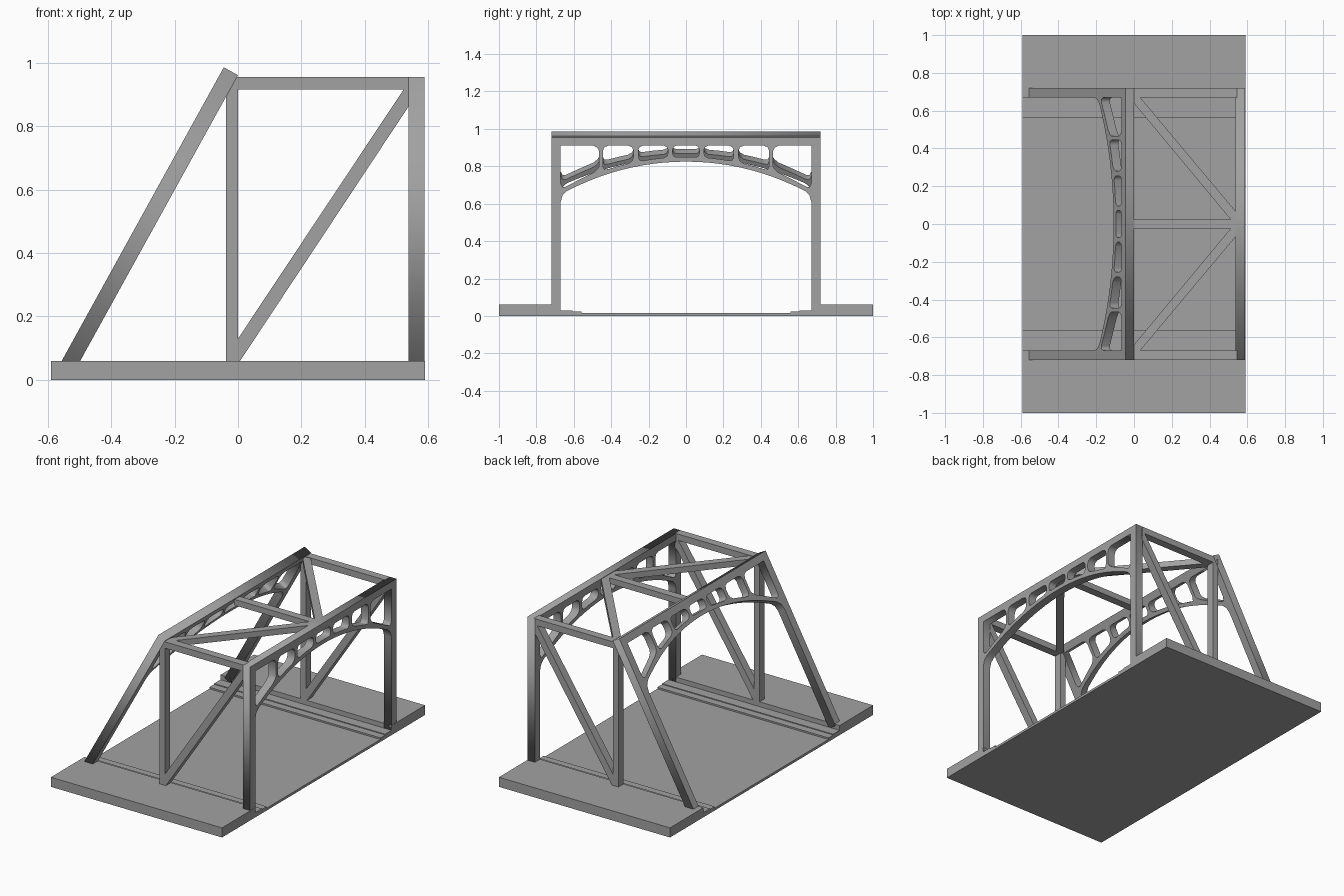
import bpy, bmesh, math
from mathutils import Matrix, Vector

if "Cube" in bpy.data.objects:
    bpy.data.objects.remove(bpy.data.objects["Cube"], do_unlink=True)

grey = bpy.data.materials.new("bridge_grey")
grey.use_nodes = True
colour = (0.36, 0.36, 0.36, 1)
grey.diffuse_color = colour
grey.node_tree.nodes["Principled BSDF"].inputs["Base Color"].default_value = colour


def prism(name, points, sweep):
    """Extrude a flat polygon of 3D points along a vector."""
    bm = bmesh.new()
    face = bm.faces.new([bm.verts.new(p) for p in points])
    moved = bmesh.ops.extrude_face_region(bm, geom=[face], use_keep_orig=True)["geom"]
    bmesh.ops.translate(bm, vec=Vector(sweep),
                        verts=[v for v in moved if isinstance(v, bmesh.types.BMVert)])
    bmesh.ops.recalc_face_normals(bm, faces=bm.faces)
    mesh = bpy.data.meshes.new(name)
    bm.to_mesh(mesh)
    bm.free()
    mesh.materials.append(grey)
    obj = bpy.data.objects.new(name, mesh)
    bpy.context.collection.objects.link(obj)
    return obj


def box(name, x, y, z):
    corners = [(x[0], y[0], z[0]), (x[1], y[0], z[0]), (x[1], y[1], z[0]), (x[0], y[1], z[0])]
    return prism(name, corners, (0, 0, z[1] - z[0]))


TOP = 0.955       # height of the upright frame
INNER, OUTER = 0.67, 0.72
RADIUS = 1.36     # arch radius


def arch(y, crown):
    return crown - RADIUS + math.sqrt(RADIUS ** 2 - y * y)


def rib_hole(y0, y1, c):
    """Opening between two spandrel posts, with clipped corners."""
    def rib(y):
        return arch(y, 0.85)
    ceiling = 0.91
    mid = (y0 + y1) / 2
    return [(y0 + c, ceiling), (y1 - c, ceiling), (y1 - c * .3, ceiling - c * .3),
            (y1, ceiling - c), (y1, rib(y1) + c), (y1 - c * .3, rib(y1) + c * .3),
            (y1 - c, rib(y1 - c)), (mid, rib(mid)), (y0 + c, rib(y0 + c)),
            (y0 + c * .3, rib(y0) + c * .3), (y0, rib(y0) + c),
            (y0, ceiling - c), (y0 + c * .3, ceiling - c * .3)]


def portal_frame(name, origin, tilt, leg):
    """Two legs, a top beam and a pierced arch, in one extruded profile."""
    half = [(OUTER, TOP), (OUTER, TOP - leg), (INNER, TOP - leg),
            (INNER, 0.61), (0.66, 0.645), (0.637, 0.668), (0.605, 0.684)]
    half += [(i * 0.57 / 10, arch(i * 0.57 / 10, 0.825)) for i in range(10, 0, -1)]
    loops = [half + [(0, 0.825)] + [(-y, z) for y, z in reversed(half)]]
    corner = [(INNER, 0.91), (0.495, 0.91), (0.474, 0.9), (0.465, 0.88), (0.465, 0.8),
              (0.474, 0.785), (0.495, 0.766), (0.57, 0.729), (0.645, 0.69),
              (0.66, 0.69), (INNER, 0.71)]
    holes = [corner, rib_hole(0.28, 0.445, 0.028), rib_hole(0.095, 0.255, 0.024)]
    loops += holes + [[(-y, z) for y, z in h] for h in holes]
    loops.append(rib_hole(-0.072, 0.072, 0.02))

    curve = bpy.data.curves.new(name, 'CURVE')
    curve.dimensions = '2D'
    curve.fill_mode = 'BOTH'
    curve.extrude = 0.0255
    for loop in loops:
        spline = curve.splines.new('POLY')
        spline.points.add(len(loop) - 1)
        for point, (y, z) in zip(spline.points, loop):
            point.co = (y, z - TOP, 0, 1)
        spline.use_cyclic_u = True
    curve.materials.append(grey)
    obj = bpy.data.objects.new(name, curve)
    bpy.context.collection.objects.link(obj)
    s, c = math.sin(tilt), math.cos(tilt)
    obj.matrix_world = Matrix(((0, s, c, origin[0]), (1, 0, 0, 0),
                               (0, c, -s, origin[1]), (0, 0, 0, 1)))
    bpy.ops.object.select_all(action='DESELECT')
    obj.select_set(True)
    bpy.context.view_layer.objects.active = obj
    bpy.ops.object.convert(target='MESH')


# Deck
ENDS = (-0.59, 0.59)
box("road_deck", ENDS, (-INNER, INNER), (0, 0.015))

# Upright and sloping portals
portal_frame("upright_portal", (0.563, TOP), 0, TOP - 0.005)
portal_frame("sloping_portal", (-0.0225, 0.973), math.radians(28.9), 1.07)

# Roof spine
box("roof_spine", (-0.01, 0.545), (-0.025, 0.025), (0.915, 0.952))

for side, s in (("left", 1), ("right", -1)):
    def span(a, b):
        return tuple(sorted((a * s, b * s)))
    # Walkway and kerbs
    box("walkway_" + side, ENDS, span(INNER, 1), (0, 0.06))
    box("kerb_" + side, ENDS, span(0.607, INNER), (0, 0.03))
    box("gutter_" + side, ENDS, span(0.56, 0.607), (0, 0.025))
    # Side truss
    box("middle_post_" + side, (-0.038, 0), span(INNER, OUTER), (0.05, 0.95))
    box("top_chord_" + side, (-0.01, 0.545), span(INNER, OUTER), (0.915, TOP))
    brace = [(-0.01, 0.05), (-0.01, 0.115), (0.525, 0.92), (0.545, 0.92), (0.545, 0.873), (0, 0.05)]
    prism("side_brace_" + side, [(x, INNER * s, z) for x, z in brace], (0, 0.05 * s, 0))
    # Roof diagonal
    diagonal = [(-0.005, 0.645), (-0.005, 0.68), (0.025, 0.68), (0.54, 0.065), (0.54, 0.02), (0.515, 0.02)]
    prism("roof_brace_" + side, [(x, y * s, 0.915) for x, y in diagonal], (0, 0, 0.037))
